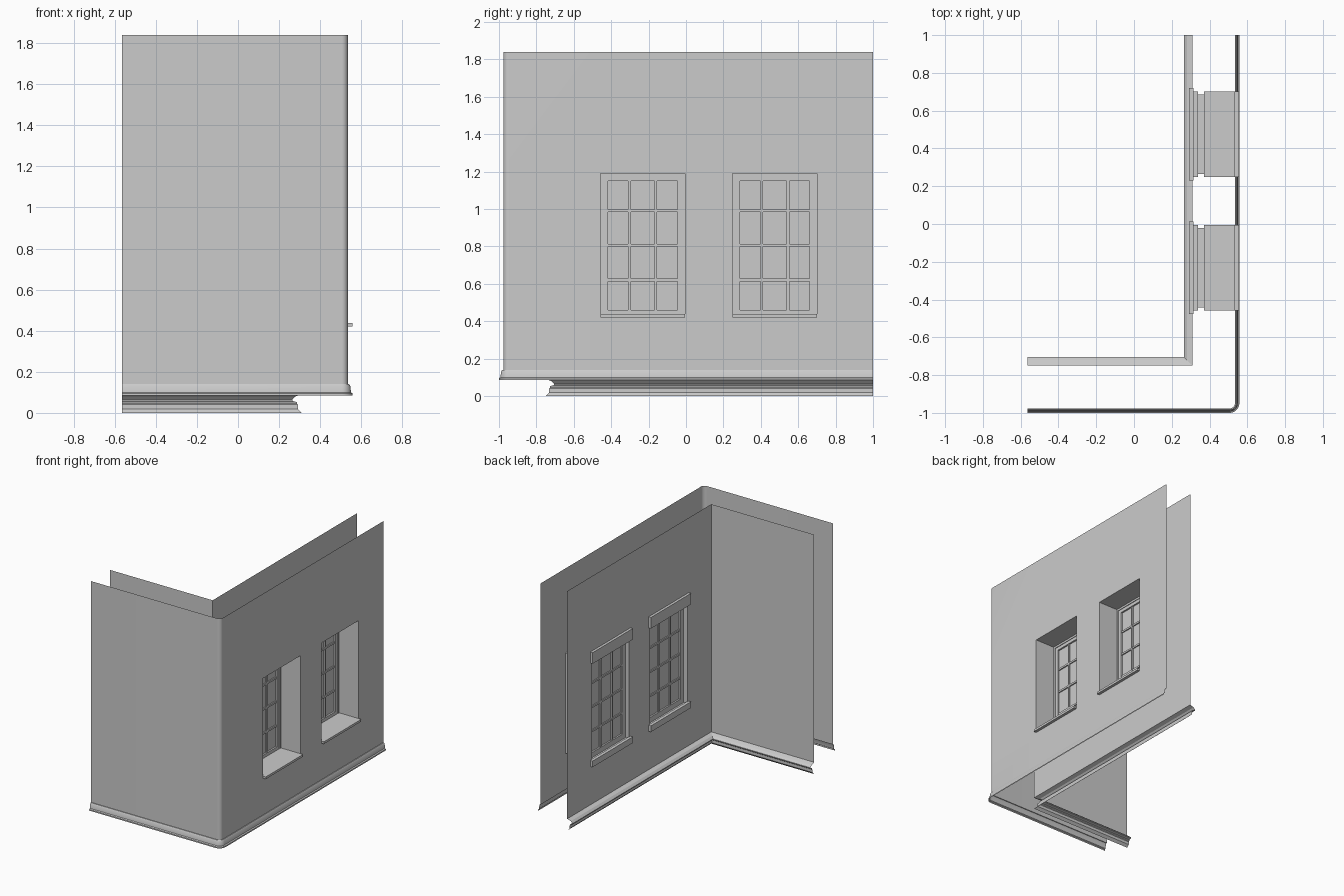
import bpy, bmesh, math
from mathutils import Vector

cube = bpy.data.objects.get("Cube")
if cube:
    bpy.data.objects.remove(cube, do_unlink=True)

grey = bpy.data.materials.new("plaster_grey")
grey.use_nodes = True
COLOUR = (0.6, 0.6, 0.6, 1)
grey.diffuse_color = COLOUR
grey.node_tree.nodes["Principled BSDF"].inputs["Base Color"].default_value = COLOUR

TOP, BACK, END = 1.84, 1.0, -0.565       # wall limits
OUT_X, OUT_Y, RADIUS = 0.535, -0.977, 0.03
IN_X, IN_Y = 0.31, -0.75
CENTRES, HALF = (-0.232, 0.475), 0.226   # window positions along y
SILL, HEAD = 0.42, 1.19


def finish(name, bm, smooth=False):
    bmesh.ops.remove_doubles(bm, verts=bm.verts, dist=0.0001)
    mesh = bpy.data.meshes.new(name)
    bm.to_mesh(mesh)
    bm.free()
    mesh.materials.append(grey)
    obj = bpy.data.objects.new(name, mesh)
    bpy.context.collection.objects.link(obj)
    if smooth:
        bpy.ops.object.select_all(action='DESELECT')
        obj.select_set(True)
        bpy.context.view_layer.objects.active = obj
        bpy.ops.object.shade_smooth_by_angle(angle=math.radians(30))
    return obj


def loft(bm, rows, closed=False, flip=False):
    rows = [[bm.verts.new(p) for p in row] for row in rows]
    for a, b in zip(rows, rows[1:]):
        n = len(a)
        for i in range(n if closed else n - 1):
            j = (i + 1) % n
            quad = (a[i], a[j], b[j], b[i])
            bm.faces.new(quad[::-1] if flip else quad)


def sweep(bm, path, profile, flip=False):
    """Carry an (offset, height) profile along (x, y, normal x, normal y) points."""
    rows = [[(x + nx * o, y + ny * o, z) for x, y, nx, ny in path] for o, z in profile]
    loft(bm, rows, flip=flip)


def pierced_sheet(bm, x, start, bottom, flip=False):
    """Wall sheet facing along x with the window openings left out."""
    ys = [start] + [c + s * HALF for c in CENTRES for s in (-1, 1)] + [BACK]
    zs = [bottom, SILL, HEAD, TOP]
    for i in range(len(ys) - 1):
        for j in range(3):
            if i % 2 and j == 1:
                continue
            loft(bm, [[(x, ys[i], z), (x, ys[i + 1], z)] for z in zs[j:j + 2]], flip=flip)


def box(bm, x0, x1, y0, y1, z0, z1):
    verts = bmesh.ops.create_cube(bm, size=1)["verts"]
    for v in verts:
        v.co = Vector(((x0 + x1) / 2 + v.co.x * (x1 - x0),
                       (y0 + y1) / 2 + v.co.y * (y1 - y0),
                       (z0 + z1) / 2 + v.co.z * (z1 - z0)))


# Paths round the corner
arc = []
for k in range(9):
    a = -math.pi / 2 + k * math.pi / 16
    c, s = math.cos(a), math.sin(a)
    arc.append((OUT_X - RADIUS + RADIUS * c, OUT_Y + RADIUS + RADIUS * s, c, s))
outer_path = [(END, OUT_Y, 0, -1)] + arc
inner_path = [(END, IN_Y, 0, 1), (IN_X, IN_Y, -1, 1), (IN_X, BACK, -1, 0)]

# Outer wall with rounded corner
bm = bmesh.new()
sweep(bm, outer_path, [(0, 0.14), (0, TOP)])
pierced_sheet(bm, OUT_X, OUT_Y + RADIUS, 0.14)
finish("outer_wall", bm, smooth=True)

# Inner wall
bm = bmesh.new()
sweep(bm, inner_path[:2], [(0, 0.09), (0, TOP)], flip=True)
pierced_sheet(bm, IN_X, IN_Y, 0.09, flip=True)
finish("inner_wall", bm)

# Base mouldings
bm = bmesh.new()
sweep(bm, outer_path + [(OUT_X, BACK, 1, 0)],
      [(0.023, 0.085), (0.023, 0.095), (0.015, 0.1), (0.012, 0.13), (0.006, 0.14), (0, 0.14)])
finish("outer_base_moulding", bm, smooth=True)

bm = bmesh.new()
sweep(bm, inner_path,
      [(0, 0), (0.01, 0.01), (0.018, 0.018), (0.018, 0.04), (0.024, 0.045),
       (0.024, 0.053), (0.045, 0.058), (0.045, 0.065), (0.03, 0.08), (0, 0.09)], flip=True)
finish("inner_base_moulding", bm)

for number, c in enumerate(CENTRES, 1):
    tag = f"_{number}"
    lo, hi = c - HALF, c + HALF

    # Stepped lining of the opening
    bm = bmesh.new()
    steps = [(OUT_X, 0), (0.37, 0), (0.37, 0.015), (0.34, 0.015), (0.34, 0), (IN_X, 0)]
    loft(bm, [[(x, lo + d, SILL + d), (x, hi - d, SILL + d),
               (x, hi - d, HEAD - d), (x, lo + d, HEAD - d)] for x, d in steps], closed=True)
    finish("window_reveal" + tag, bm)

    # Sash frame and glazing bars
    bm = bmesh.new()
    y0, y1, z0, z1 = lo + 0.015, hi - 0.015, SILL + 0.015, HEAD - 0.015
    rail = 0.025
    for y in (y0, y1 - rail):
        box(bm, 0.34, 0.365, y, y + rail, z0, z1)
    for z in (z0, z1 - rail):
        box(bm, 0.34, 0.365, y0, y1, z, z + rail)
    for k in (1, 2):
        y = y0 + (y1 - y0) * k / 3
        box(bm, 0.343, 0.362, y - 0.007, y + 0.007, z0, z1)
    for k in (1, 2, 3):
        z = z0 + (z1 - z0) * k / 4
        box(bm, 0.344, 0.361, y0, y1, z - 0.007, z + 0.007)
    finish("window_sash" + tag, bm)

    # Glass
    bm = bmesh.new()
    loft(bm, [[(0.352, y0, z), (0.352, y1, z)] for z in (z0, z1)])
    finish("window_glass" + tag, bm)

    # Outside sill, inside head board and inside sill board
    bm = bmesh.new()
    box(bm, 0.37, 0.557, lo, hi, SILL, SILL + 0.017)
    finish("outside_sill" + tag, bm)
    bm = bmesh.new()
    box(bm, 0.29, 0.315, lo - 0.018, hi + 0.018, HEAD - 0.01, HEAD + 0.075)
    finish("inside_head_board" + tag, bm)
    bm = bmesh.new()
    box(bm, 0.29, 0.315, lo - 0.018, hi + 0.018, SILL - 0.035, SILL + 0.012)
    finish("inside_sill_board" + tag, bm)
